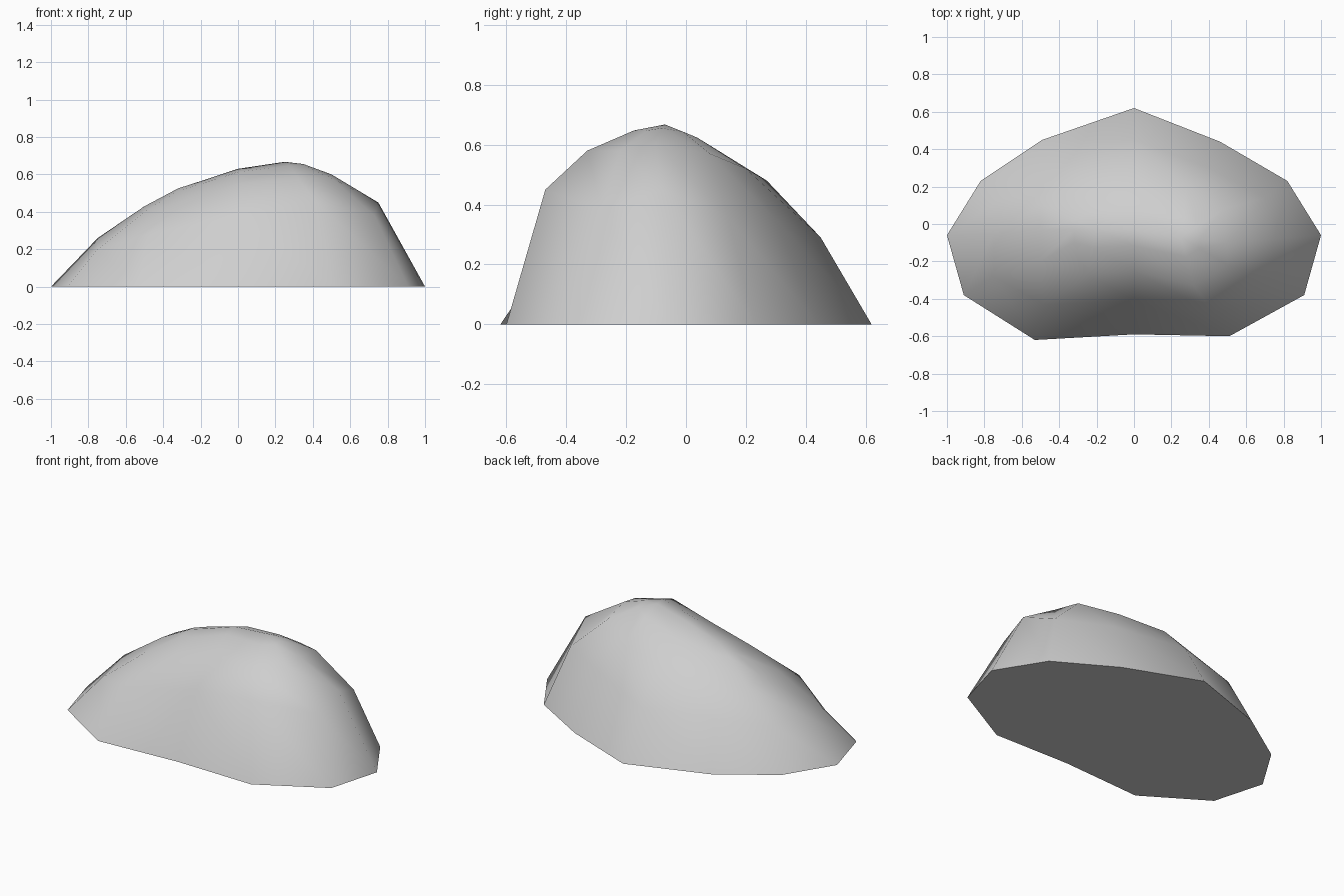
import bpy
import bmesh
from math import radians
from mathutils import Vector

default_cube = bpy.data.objects.get("Cube")
if default_cube:
    bpy.data.objects.remove(default_cube, do_unlink=True)


def make_material(name, colour):
    material = bpy.data.materials.new(name)
    material.use_nodes = True
    material.diffuse_color = colour
    shader = material.node_tree.nodes["Principled BSDF"]
    shader.inputs["Base Color"].default_value = colour
    shader.inputs["Roughness"].default_value = 0.9
    return material


def ridge_point(x):
    """Point on the curved crest of the boulder above a given x."""
    x = max(-0.2, min(0.25, x))
    return Vector((x, -0.03 - 0.16 * max(x, 0), 0.63 + 0.25 * x - 0.4 * x * x))


# Footprint on the ground, starting at the back and going past the left side
footprint = [Vector((x, y, 0)) for x, y in (
    (0, .62), (.46, .44), (.82, .23), (1, -.06), (.91, -.38), (.51, -.6),
    (0, -.59), (-.53, -.62), (-.91, -.38), (-1, -.06), (-.82, .23), (-.49, .45))]

# Steep flanks, then the rounded shoulders
flank = [Vector(p) for p in (
    (0, .45, .29), (.4, .3, .35), (.7, .14, .36), (.75, -.08, .45),
    (.73, -.28, .38), (.42, -.47, .45), (0, -.41, .38), (-.48, -.43, .28),
    (-.75, -.28, .2), (-.75, -.05, .26), (-.7, .14, .24), (-.42, .33, .28))]
shoulder = [Vector(p) for p in (
    (0, .27, .48), (.28, .2, .52), (.48, .08, .57), (.5, -.1, .6),
    (.5, -.22, .58), (.32, -.33, .58), (0, -.25, .55), (-.25, -.27, .47),
    (-.5, -.2, .4), (-.5, -.03, .43), (-.5, .1, .41), (-.25, .2, .46))]

# Crown leads from the shoulders up to the crest
crest = [ridge_point(p.x) for p in shoulder]
crown = [p.lerp(top, 0.6) + Vector((0, 0, 0.015))
         for p, top in zip(shoulder, crest)]

# Join the rings into one closed skin
bm = bmesh.new()
rings = [[bm.verts.new(p) for p in ring]
         for ring in (footprint, flank, shoulder, crown, crest)]
count = len(footprint)
for lower, upper in zip(rings, rings[1:]):
    for i in range(count):
        j = (i + 1) % count
        bm.faces.new((lower[i], lower[j], upper[j], upper[i]))
bm.faces.new(rings[0])
bmesh.ops.remove_doubles(bm, verts=bm.verts[:], dist=0.001)
bmesh.ops.recalc_face_normals(bm, faces=bm.faces[:])

mesh = bpy.data.meshes.new("boulder")
bm.to_mesh(mesh)
bm.free()
mesh.materials.append(make_material("pale stone grey", (0.62, 0.62, 0.62, 1)))

boulder = bpy.data.objects.new("boulder", mesh)
bpy.context.collection.objects.link(boulder)

# Smooth skin with a crisp edge round the flat underside
bpy.ops.object.select_all(action="DESELECT")
boulder.select_set(True)
bpy.context.view_layer.objects.active = boulder
bpy.ops.object.shade_smooth_by_angle(angle=radians(65))
